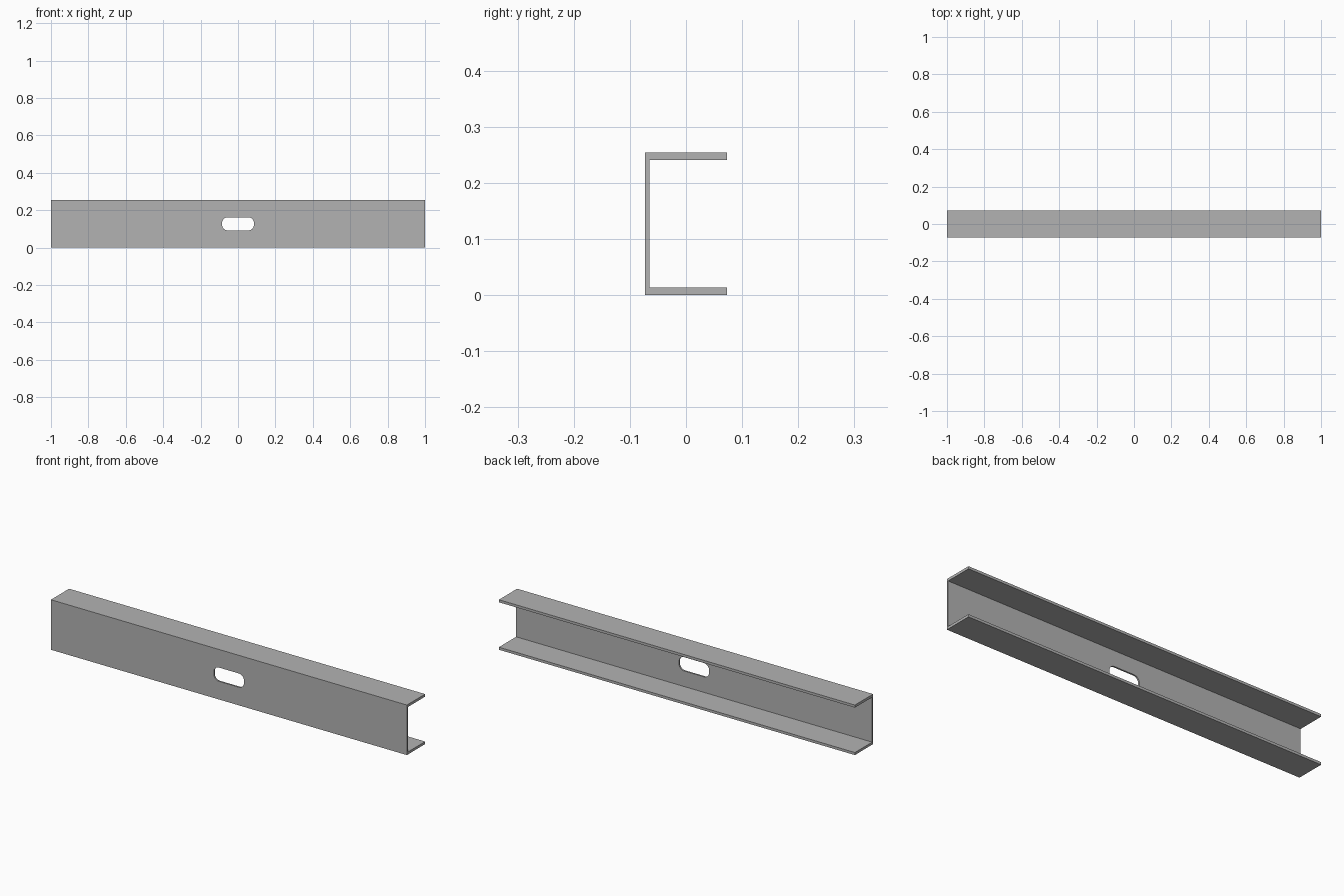
import bpy, bmesh, math

cube = bpy.data.objects.get("Cube")
if cube:
    bpy.data.objects.remove(cube, do_unlink=True)

LENGTH, DEPTH, HEIGHT = 2.0, 0.146, 0.254
WEB, FLANGE = 0.008, 0.013
SLOT_W, SLOT_H, SLOT_R = 0.17, 0.07, 0.03

steel = bpy.data.materials.new("grey_steel")
steel.use_nodes = True
grey = (0.45, 0.45, 0.45, 1)
steel.diffuse_color = grey
steel.node_tree.nodes["Principled BSDF"].inputs["Base Color"].default_value = grey


def prism(name, outline, offset):
    """Extrude a closed outline along an offset into a solid object."""
    bm = bmesh.new()
    face = bm.faces.new([bm.verts.new(p) for p in outline])
    top = bmesh.ops.extrude_face_region(bm, geom=[face], use_keep_orig=True)
    moved = [v for v in top["geom"] if isinstance(v, bmesh.types.BMVert)]
    bmesh.ops.translate(bm, verts=moved, vec=offset)
    bmesh.ops.recalc_face_normals(bm, faces=bm.faces)
    mesh = bpy.data.meshes.new(name)
    bm.to_mesh(mesh)
    bm.free()
    mesh.materials.append(steel)
    obj = bpy.data.objects.new(name, mesh)
    bpy.context.collection.objects.link(obj)
    return obj


# C-shaped channel: web at the front, flanges pointing back
front, back = -DEPTH / 2, DEPTH / 2
inner = front + WEB
section = [(front, 0), (back, 0), (back, FLANGE), (inner, FLANGE),
           (inner, HEIGHT - FLANGE), (back, HEIGHT - FLANGE),
           (back, HEIGHT), (front, HEIGHT)]
channel = prism("channel_beam", [(-LENGTH / 2, y, z) for y, z in section],
                (LENGTH, 0, 0))

# Rounded slot through the middle of the web
slot = []
STEPS = 8
for corner, (sx, sz) in enumerate([(1, 1), (-1, 1), (-1, -1), (1, -1)]):
    for i in range(STEPS + 1):
        a = (corner + i / STEPS) * math.pi / 2
        slot.append((sx * (SLOT_W / 2 - SLOT_R) + SLOT_R * math.cos(a),
                     front - WEB,
                     HEIGHT / 2 + sz * (SLOT_H / 2 - SLOT_R) + SLOT_R * math.sin(a)))
cutter = prism("slot_cutter", slot, (0, WEB * 3, 0))
cutter.hide_render = True

cut = channel.modifiers.new("slot", "BOOLEAN")
cut.operation = "DIFFERENCE"
cut.solver = "EXACT"
cut.object = cutter
bpy.context.view_layer.objects.active = channel
channel.select_set(True)
bpy.ops.object.modifier_apply(modifier=cut.name)
bpy.data.objects.remove(cutter, do_unlink=True)

# Smooth only the slot ends
bpy.ops.object.shade_smooth_by_angle(angle=math.radians(30))
